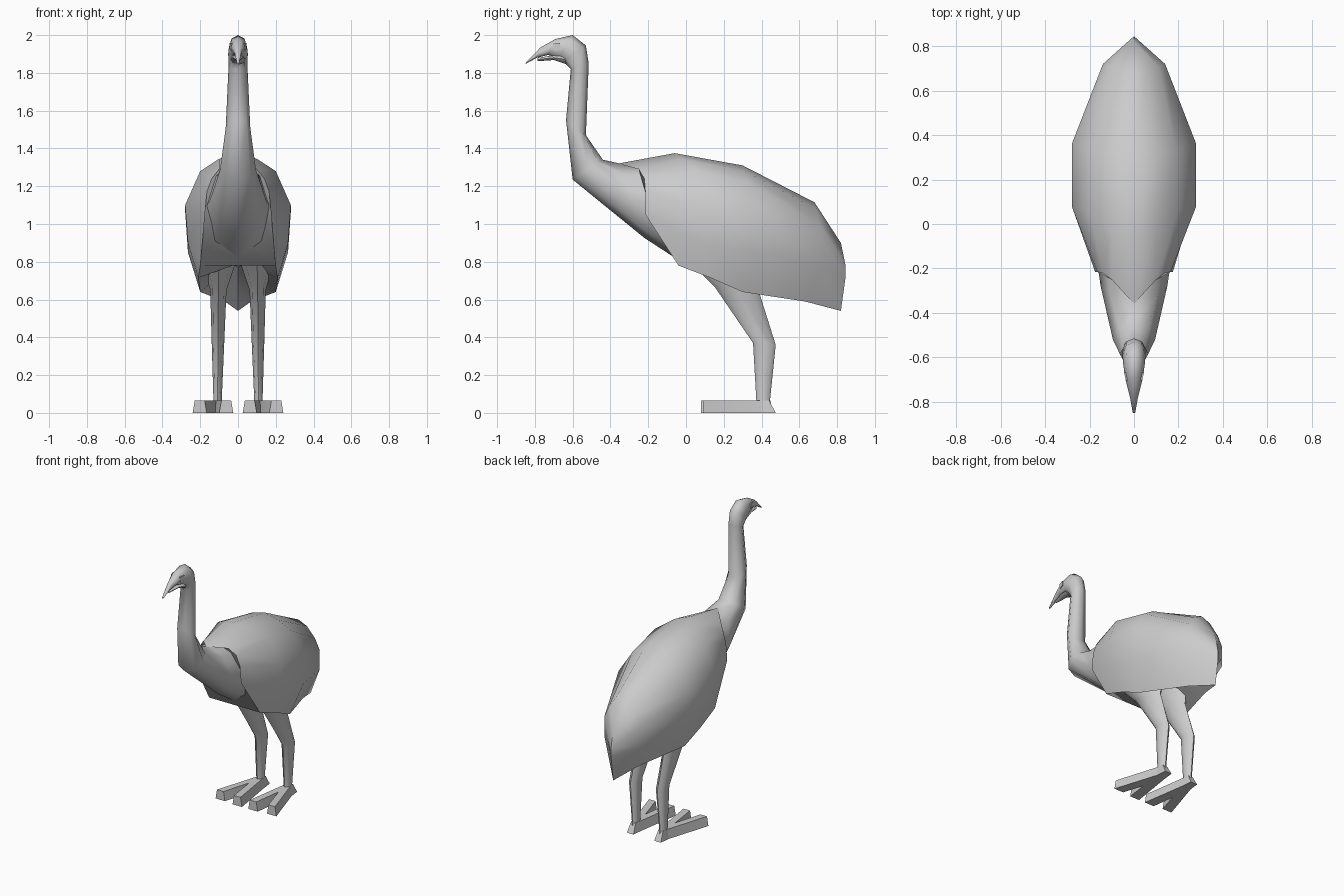
import bpy, bmesh, math
from mathutils import Vector

if "Cube" in bpy.data.objects:
    bpy.data.objects.remove(bpy.data.objects["Cube"])

grey = bpy.data.materials.new("plumage_grey")
grey.diffuse_color = (0.6, 0.6, 0.6, 1)
grey.use_nodes = True
grey.node_tree.nodes["Principled BSDF"].inputs["Base Color"].default_value = grey.diffuse_color


def loft(name, rings, smooth=60):
    """Skin closed rings of equal length and cap both ends."""
    bm = bmesh.new()
    rows = [[bm.verts.new(p) for p in ring] for ring in rings]
    n = len(rows[0])
    for a, b in zip(rows, rows[1:]):
        for i in range(n):
            j = (i + 1) % n
            bm.faces.new((a[i], a[j], b[j], b[i]))
    bm.faces.new(rows[0])
    bm.faces.new(rows[-1])
    bmesh.ops.remove_doubles(bm, verts=bm.verts[:], dist=0.0005)
    bmesh.ops.dissolve_degenerate(bm, edges=bm.edges[:], dist=0.0005)
    bmesh.ops.recalc_face_normals(bm, faces=bm.faces[:])
    mesh = bpy.data.meshes.new(name)
    bm.to_mesh(mesh)
    bm.free()
    mesh.materials.append(grey)
    ob = bpy.data.objects.new(name, mesh)
    bpy.context.collection.objects.link(ob)
    bpy.ops.object.select_all(action='DESELECT')
    ob.select_set(True)
    bpy.context.view_layer.objects.active = ob
    bpy.ops.object.shade_smooth_by_angle(angle=math.radians(smooth))
    return ob


def oval(front, back, w, xc=0, n=8):
    """Oval ring spanning two (y, z) points, w wide to each side."""
    f, b = Vector(front), Vector(back)
    c, h = (f + b) / 2, (f - b) / 2
    ring = []
    for i in range(n):
        a = math.tau * i / n
        p = c + h * math.cos(a)
        ring.append((xc + w * math.sin(a), p.x, p.y))
    return ring


def mirrored(half):
    """Full ring from a half ring whose ends lie on x = 0."""
    return half + [(-x, y, z) for x, y, z in half[-2:0:-1]]


# Feathered body: top, shoulders, sides, hanging edge, hollow belly
body = [
    [(0, -.36, 1.32), (.10, -.25, 1.29), (.14, -.22, 1.24), (.165, -.215, 1.17),
     (.175, -.215, 1.05), (.20, -.04, .78), (0, -.02, .79)],
    [(0, -.06, 1.375), (.10, -.02, 1.345), (.20, .06, 1.28), (.28, .08, 1.10),
     (.265, .08, .90), (.21, .13, .715), (0, .20, .80)],
    [(0, .30, 1.31), (.10, .31, 1.28), (.19, .33, 1.22), (.28, .36, 1.07),
     (.265, .36, .85), (.20, .30, .64), (0, .40, .78)],
    [(0, .68, 1.115), (.06, .69, 1.08), (.11, .71, 1.0), (.14, .72, .92),
     (.14, .72, .78), (.07, .63, .59), (0, .65, .66)],
    [(0, .82, .90), (0, .82, .90), (0, .82, .90), (0, .845, .78),
     (0, .845, .72), (0, .82, .54), (0, .82, .54)],
]
loft("body", [mirrored(r) for r in body])

# Chest, neck and head in one tube, ending in the hooked upper beak
loft("neck_and_head", [oval(*r) for r in [
    ((.02, .77), (-.04, 1.33), .19),
    ((-.22, .926), (-.34, 1.318), .15),
    ((-.60, 1.235), (-.44, 1.34), .095),
    ((-.635, 1.55), (-.53, 1.47), .065),
    ((-.61, 1.82), (-.515, 1.85), .05),
    ((-.65, 1.86), (-.53, 1.945), .052),
    ((-.675, 1.875), (-.60, 2.0), .048),
    ((-.73, 1.895), (-.69, 1.98), .036),
    ((-.79, 1.88), (-.77, 1.935), .018),
    ((-.85, 1.847), (-.845, 1.858), .006),
]])

# Lower beak
loft("lower_beak", [oval(*r) for r in [
    ((-.63, 1.845), (-.65, 1.90), .04),
    ((-.70, 1.868), (-.70, 1.893), .028),
    ((-.785, 1.862), (-.785, 1.88), .008),
]])

for side, s in (("right", 1), ("left", -1)):
    # Eye: thin four-sided plate on the side of the head
    eye = [(-.705, 1.955), (-.667, 1.958), (-.663, 1.925), (-.70, 1.918)]
    loft(side + "_eye", [[(s * (x - (-y - .66) * .25), y, z) for y, z in eye]
                         for x in (.040, .047)], 30)

    # Leg: thigh, knee and shank
    loft(side + "_leg", [oval(f, b, w, s * x) for f, b, w, x in [
        ((.00, .82), (.42, .84), .10, .10),
        ((.15, .67), (.39, .63), .043, .104),
        ((.355, .37), (.475, .36), .033, .106),
        ((.372, .07), (.445, .07), .022, .108),
        ((.372, .01), (.46, .01), .026, .108),
    ]])

    # Two splayed toes with a trapezoid section
    for toe, tx, ty in (("inner", .062, .08), ("outer", .203, .09)):
        def section(x, y, slope, w):
            return [(s * (x - w), y, 0), (s * (x + w), y, 0),
                    (s * (x + w * .7), y - slope, .066),
                    (s * (x - w * .7), y - slope, .066)]
        loft(f"{side}_{toe}_toe", [section(.108, .475, .035, .026),
                                   section(.108, .40, 0, .034),
                                   section(tx, ty, 0, .037)], 30)
